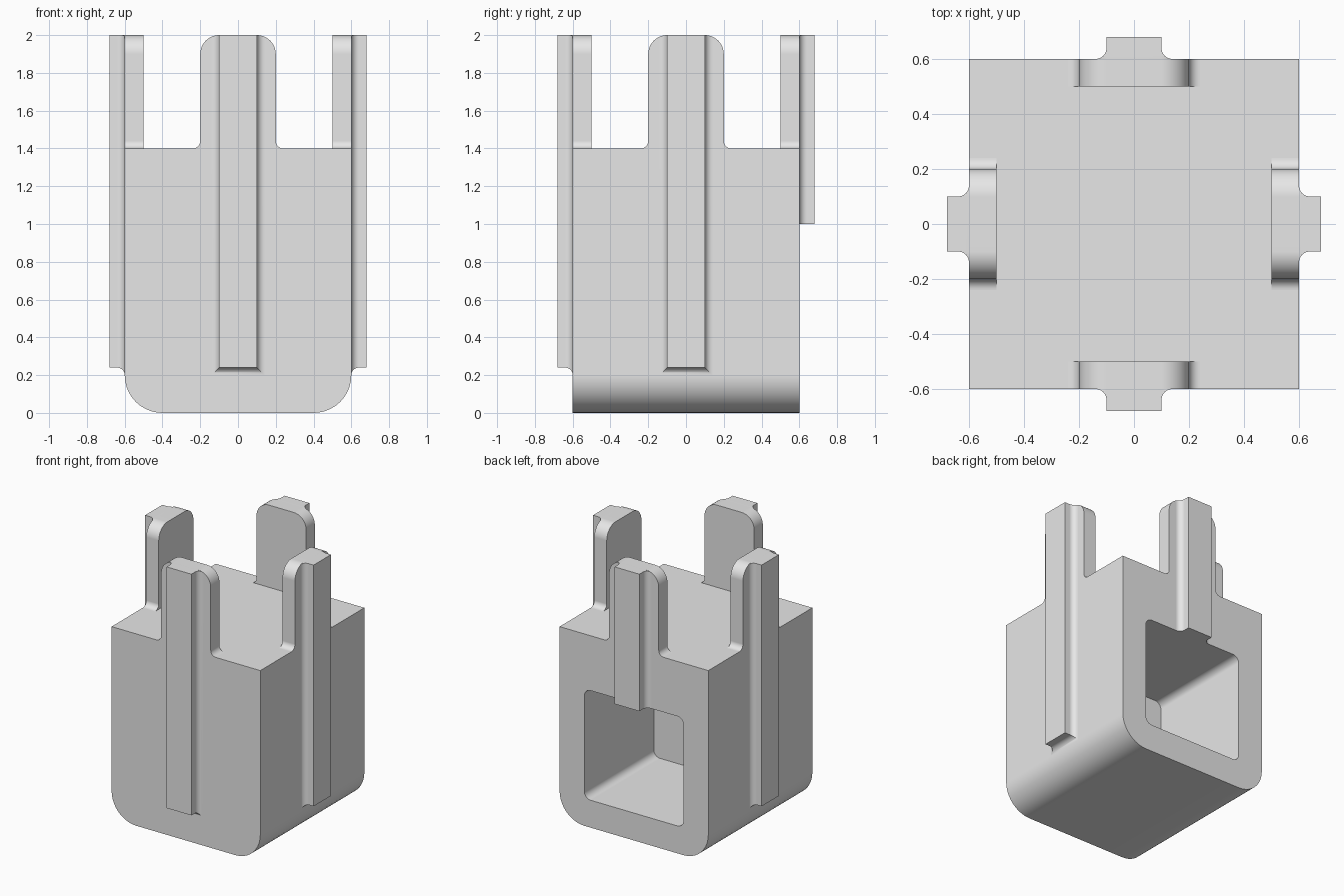
import bpy
import bmesh
from math import cos, sin, pi, radians, sqrt
from mathutils import Matrix

HALF, BODY_TOP, TOP = 0.6, 1.4, 2.0      # body half width, body height, full height
TAB, RIB = 0.2, 0.1                      # half widths of tab and rib
ROUND, FILLET, PROUD = 0.1, 0.04, 0.08   # tab corner, fillet radius, rib projection

old = bpy.data.objects.get("Cube")
if old:
    bpy.data.objects.remove(old, do_unlink=True)

grey = bpy.data.materials.new("light_grey")
grey.use_nodes = True
grey.diffuse_color = (0.8, 0.8, 0.8, 1)
grey.node_tree.nodes["Principled BSDF"].inputs["Base Color"].default_value = (0.8, 0.8, 0.8, 1)


def arc(cx, cz, r, start, end, steps=10):
    """Points along an arc, angles in degrees."""
    angles = [radians(start + (end - start) * i / steps) for i in range(steps + 1)]
    return [(cx + r * cos(a), cz + r * sin(a)) for a in angles]


def loft(name, rings, turn=0.0):
    """Closed solid through matching rings of 3D points, turned about z."""
    bm = bmesh.new()
    loops = [[bm.verts.new(p) for p in ring] for ring in rings]
    for a, b in zip(loops, loops[1:]):
        for i in range(len(a)):
            j = (i + 1) % len(a)
            bm.faces.new((a[i], a[j], b[j], b[i]))
    bm.faces.new(loops[0])
    bm.faces.new(loops[-1])
    bmesh.ops.remove_doubles(bm, verts=bm.verts, dist=1e-5)
    bmesh.ops.recalc_face_normals(bm, faces=bm.faces)
    bmesh.ops.transform(bm, matrix=Matrix.Rotation(turn, 4, "Z"), verts=bm.verts)
    mesh = bpy.data.meshes.new(name)
    bm.to_mesh(mesh)
    bm.free()
    mesh.materials.append(grey)
    ob = bpy.data.objects.new(name, mesh)
    bpy.context.collection.objects.link(ob)
    return ob


def prism(name, outline, y0, y1, turn=0.0):
    return loft(name, [[(x, y, z) for x, z in outline] for y in (y0, y1)], turn)


def finish(ob):
    """Smooth curved faces while keeping flats flat and edges sharp."""
    ob.data.shade_smooth()
    ob.data.set_sharp_from_angle(angle=radians(30))
    mod = ob.modifiers.new("flat_normals", "WEIGHTED_NORMAL")
    mod.keep_sharp = True


# Body: block with two rounded bottom edges
edge = 0.2
outline = (arc(-HALF + edge, edge, edge, 180, 270) + arc(HALF - edge, edge, edge, 270, 360)
           + [(HALF, BODY_TOP), (-HALF, BODY_TOP)])
body = prism("body", outline, -HALF, HALF)

# Square pocket open to the back
r, w, low, high = 0.05, 0.4, 0.2, 1.0
pocket = (arc(-w + r, low + r, r, 180, 270) + arc(w - r, low + r, r, 270, 360)
          + arc(w - r, high - r, r, 0, 90) + arc(-w + r, high - r, r, 90, 180))
cutter = prism("pocket_cutter", pocket, -0.2, HALF + 0.1)
cutter.hide_render = True
cut = body.modifiers.new("pocket", "BOOLEAN")
cut.operation = "DIFFERENCE"
cut.solver = "EXACT"
cut.object = cutter
bpy.context.view_layer.objects.active = body
bpy.ops.object.modifier_apply(modifier=cut.name)
bpy.data.objects.remove(cutter, do_unlink=True)
finish(body)

# Tab outline: rounded top corners, filleted feet
right_side = (arc(TAB + FILLET, BODY_TOP + FILLET, FILLET, 270, 180)
              + arc(TAB - ROUND, TOP - ROUND, ROUND, 0, 90))
tab_outline = right_side + [(-x, z) for x, z in reversed(right_side)]


def rib_ring(depth, spread, bottom):
    """Rib cross-section in the wall plane, clipped by the rounded tab top."""
    x = RIB + spread
    z = TOP - ROUND + sqrt(ROUND ** 2 - spread ** 2)
    y = -HALF - depth
    return [(-x, y, bottom), (x, y, bottom), (x, y, z),
            (RIB, y, TOP), (-RIB, y, TOP), (-x, y, z)]


# One tab and one rib on each wall; the back rib is short with a square end
for i, side in enumerate(("front", "left", "back", "right")):
    turn = i * pi / 2
    finish(prism(side + "_tab", tab_outline, -HALF, -HALF + 0.1, turn))
    rings = []
    for px, pz in arc(FILLET, FILLET, FILLET, 270, 180):
        bottom = 1.0 if side == "back" else 0.24 - px
        rings.append(rib_ring(pz, px, bottom))
    rings.append(rib_ring(PROUD, 0, 1.0 if side == "back" else 0.24))
    finish(loft(side + "_rib", rings, turn))
